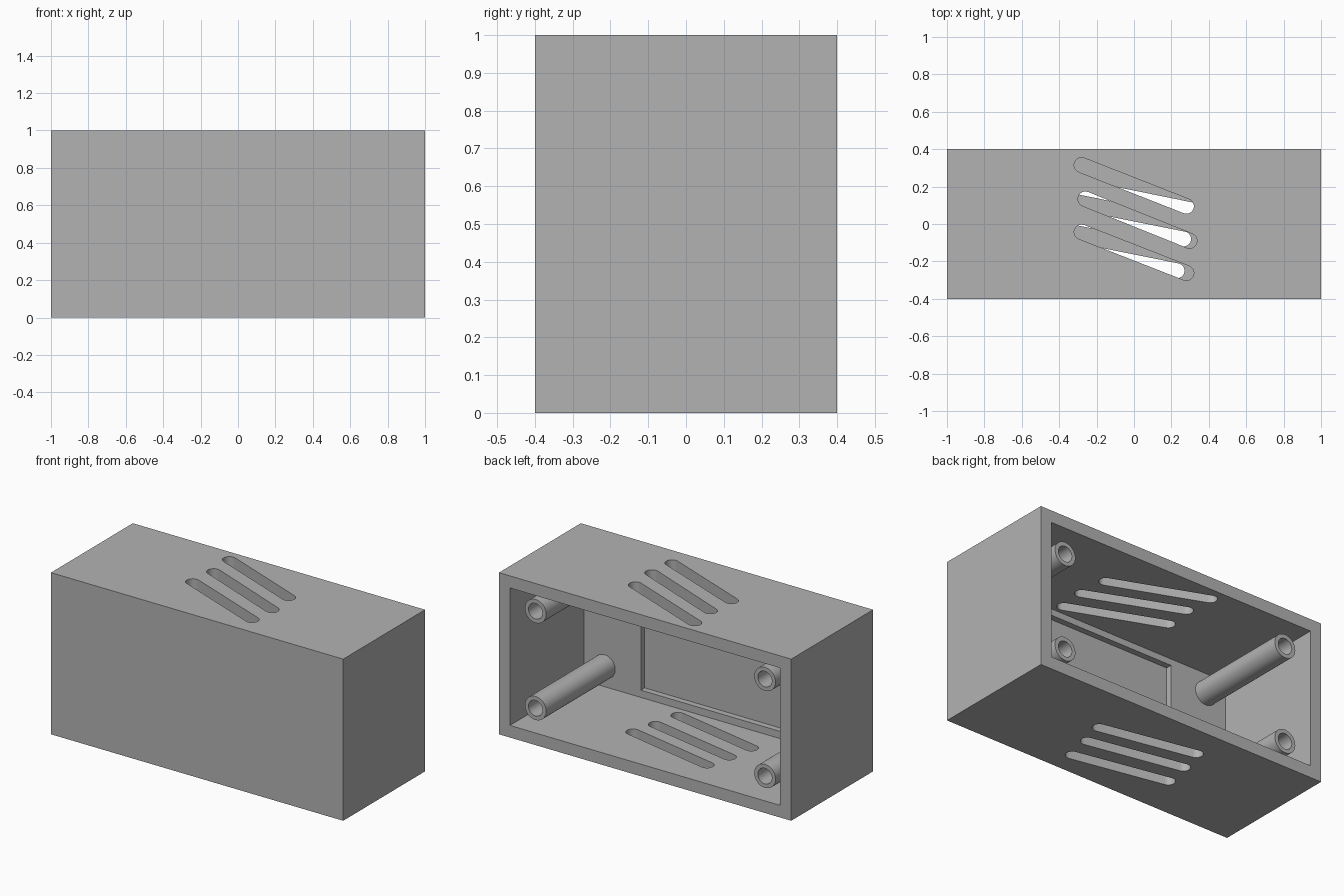
import bpy, bmesh, math
from mathutils import Vector, Matrix

if "Cube" in bpy.data.objects:
    bpy.data.objects.remove(bpy.data.objects["Cube"], do_unlink=True)

grey = bpy.data.materials.new("plain_grey")
grey.use_nodes = True
grey.diffuse_color = (0.45, 0.45, 0.45, 1)
grey.node_tree.nodes["Principled BSDF"].inputs["Base Color"].default_value = grey.diffuse_color

WALL = 0.075
W, D, H = 2.0, 0.8, 1.0
FRONT_IN = -D / 2 + WALL      # inner face of the front wall


def finish(name, bm):
    bmesh.ops.recalc_face_normals(bm, faces=bm.faces)
    mesh = bpy.data.meshes.new(name)
    bm.to_mesh(mesh)
    bm.free()
    obj = bpy.data.objects.new(name, mesh)
    bpy.context.collection.objects.link(obj)
    mesh.materials.append(grey)
    return obj


def block(name, lo, hi):
    lo, hi = Vector(lo), Vector(hi)
    bm = bmesh.new()
    bmesh.ops.create_cube(bm, size=1, matrix=Matrix.Translation((lo + hi) / 2)
                          @ Matrix.Diagonal((*(hi - lo), 1)))
    return finish(name, bm)


def slot(name, a, b, z, r=0.04, steps=12):
    """Upright prism with a round-ended outline running from a to b."""
    a, b = Vector(a), Vector(b)
    heading = math.atan2(b.y - a.y, b.x - a.x)
    bm = bmesh.new()
    outline = []
    for centre, start in ((b, heading - math.pi / 2), (a, heading + math.pi / 2)):
        for i in range(steps + 1):
            t = start + math.pi * i / steps
            outline.append(bm.verts.new((centre.x + r * math.cos(t),
                                         centre.y + r * math.sin(t), z - WALL)))
    face = bm.faces.new(outline)
    lifted = bmesh.ops.extrude_face_region(bm, geom=[face])["geom"]
    bmesh.ops.translate(bm, vec=(0, 0, 2 * WALL),
                        verts=[v for v in lifted if isinstance(v, bmesh.types.BMVert)])
    return finish(name, bm)


def cut(target, cutter):
    cutter.hide_render = True
    mod = target.modifiers.new("cut", 'BOOLEAN')
    mod.operation, mod.solver, mod.object = 'DIFFERENCE', 'EXACT', cutter
    bpy.context.view_layer.objects.active = target
    bpy.ops.object.modifier_apply(modifier=mod.name)
    bpy.data.objects.remove(cutter, do_unlink=True)


def tube(name, x, z, y0, y1, outer, inner):
    """Hollow post along y, spun from a rectangular profile."""
    bm = bmesh.new()
    ring = [bm.verts.new((x + r, y, z)) for r, y in
            ((inner, y0), (outer, y0), (outer, y1), (inner, y1))]
    edges = [bm.edges.new((ring[i], ring[(i + 1) % 4])) for i in range(4)]
    bmesh.ops.spin(bm, geom=ring + edges, cent=(x, 0, z), axis=(0, 1, 0),
                   angle=math.tau, steps=40, use_merge=True)
    bmesh.ops.remove_doubles(bm, verts=bm.verts, dist=1e-5)
    return finish(name, bm)


# Case: box open at the back, with a shallow pocket inside the front wall
case = block("case", (-W / 2, -D / 2, 0), (W / 2, D / 2, H))
cut(case, block("cavity", (-W / 2 + WALL, FRONT_IN, WALL),
                (W / 2 - WALL, D, H - WALL)))
cut(case, block("pocket", (-0.537, FRONT_IN - WALL / 2, 0.12),
                (0.537, 0, 0.885)))

# Slanted vents in the top and bottom walls
top_vents = [((-0.28, 0.315), (0.28, 0.095)),
             ((-0.26, 0.134), (0.297, -0.09)),
             ((-0.28, -0.043), (0.28, -0.262))]
bottom_vents = [((-0.28, 0.195), (0.31, 0.075)),
                ((-0.322, 0.037), (0.265, -0.08)),
                ((-0.355, -0.132), (0.23, -0.25))]
for z, vents in ((H - WALL / 2, top_vents), (WALL / 2, bottom_vents)):
    for a, b in vents:
        cut(case, slot("vent", a, b, z))

# Four hollow screw posts standing on the front wall
parts = [case]
for side, x in (("left", 0.785), ("right", -0.785)):
    for level, z in (("upper", 0.8), ("lower", 0.2)):
        parts.append(tube(f"{level}_{side}_post", x, z, FRONT_IN, 0.35, 0.073, 0.048))

# Smooth the round surfaces, keep the edges crisp
bpy.ops.object.select_all(action='DESELECT')
for part in parts:
    part.select_set(True)
bpy.context.view_layer.objects.active = case
bpy.ops.object.shade_smooth_by_angle(angle=math.radians(30))
